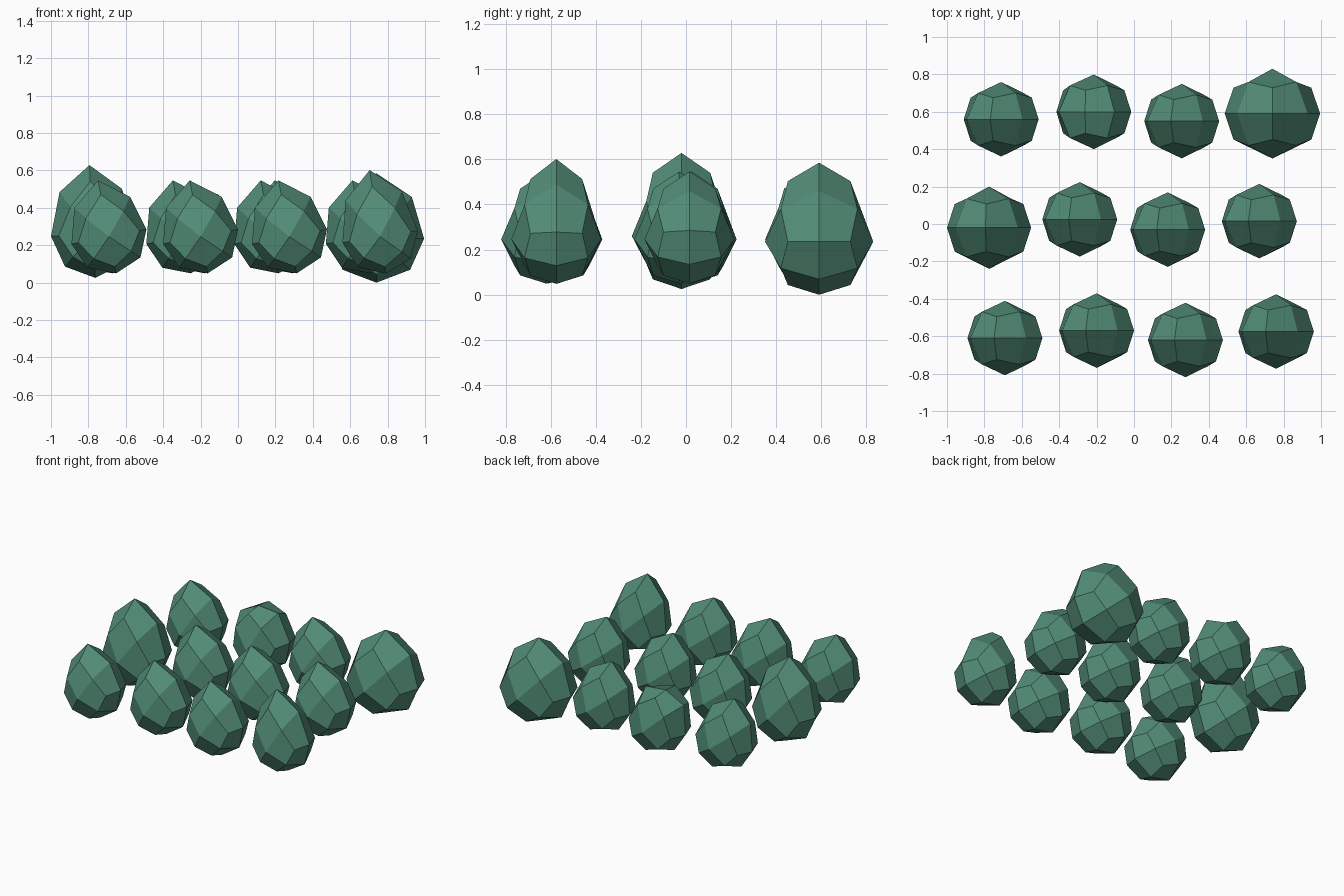
import bpy, bmesh, math

if "Cube" in bpy.data.objects:
    bpy.data.objects.remove(bpy.data.objects["Cube"])

green = bpy.data.materials.new("moss green")
green.diffuse_color = (0.085, 0.265, 0.185, 1)
green.use_nodes = True
green.node_tree.nodes["Principled BSDF"].inputs["Base Color"].default_value = green.diffuse_color


def egg(name, x, y, zc=0.246, rx=0.204, ry=0.199, rz=0.2, stretch=1.53, tilt=11, power=1.4):
    """Cube-sphere turned on its edge, upper half pulled to a point, leaning along x."""
    bm = bmesh.new()
    bmesh.ops.create_cube(bm, size=2)
    bmesh.ops.subdivide_edges(bm, edges=bm.edges[:], cuts=1, use_grid_fill=True)
    c = math.cos(math.pi / 4)
    t = math.radians(tilt)
    for v in bm.verts:
        p = v.co.normalized()
        px, pz = (p.x - p.z) * c, (p.x + p.z) * c
        if pz > 0.01:
            if stretch >= 1.3:
                pz *= 1 + (stretch - 1) * pz ** power
            else:
                # blunt egg: shoulders rise, tip stays low
                pz = min(pz * 1.42, stretch)
            if abs(px) > 0.6:
                px *= 1.05
        px, pz = px * rx, pz * rz
        v.co = (x + px * math.cos(t) - pz * math.sin(t),
                y + p.y * ry,
                zc + px * math.sin(t) + pz * math.cos(t))
    bmesh.ops.recalc_face_normals(bm, faces=bm.faces[:])
    me = bpy.data.meshes.new(name)
    bm.to_mesh(me)
    bm.free()
    me.materials.append(green)
    bpy.context.collection.objects.link(bpy.data.objects.new(name, me))


# front row, last one is taller
for i, (x, y) in enumerate([(-0.69, -0.61), (-0.20, -0.57), (0.275, -0.62)]):
    egg(f"front_egg_{i + 1}", x, y)
egg("front_egg_tall", 0.76, -0.575, stretch=1.8, tilt=9, power=1.0)

# middle row, first one is bigger
egg("middle_egg_large", -0.775, -0.02, zc=0.26, rx=0.225, ry=0.22, rz=0.235,
    stretch=1.57, tilt=3, power=1.0)
for i, (x, y) in enumerate([(-0.29, 0.025), (0.18, -0.03), (0.67, 0.015)]):
    egg(f"middle_egg_{i + 1}", x, y)

# back row: one blunt egg and one large egg
egg("back_egg_1", -0.71, 0.56)
egg("back_egg_blunt", -0.215, 0.60, stretch=1.22)
egg("back_egg_2", 0.255, 0.55)
egg("back_egg_large", 0.74, 0.59, zc=0.235, rx=0.255, ry=0.24, rz=0.235,
    stretch=1.49, tilt=0, power=1.0)
